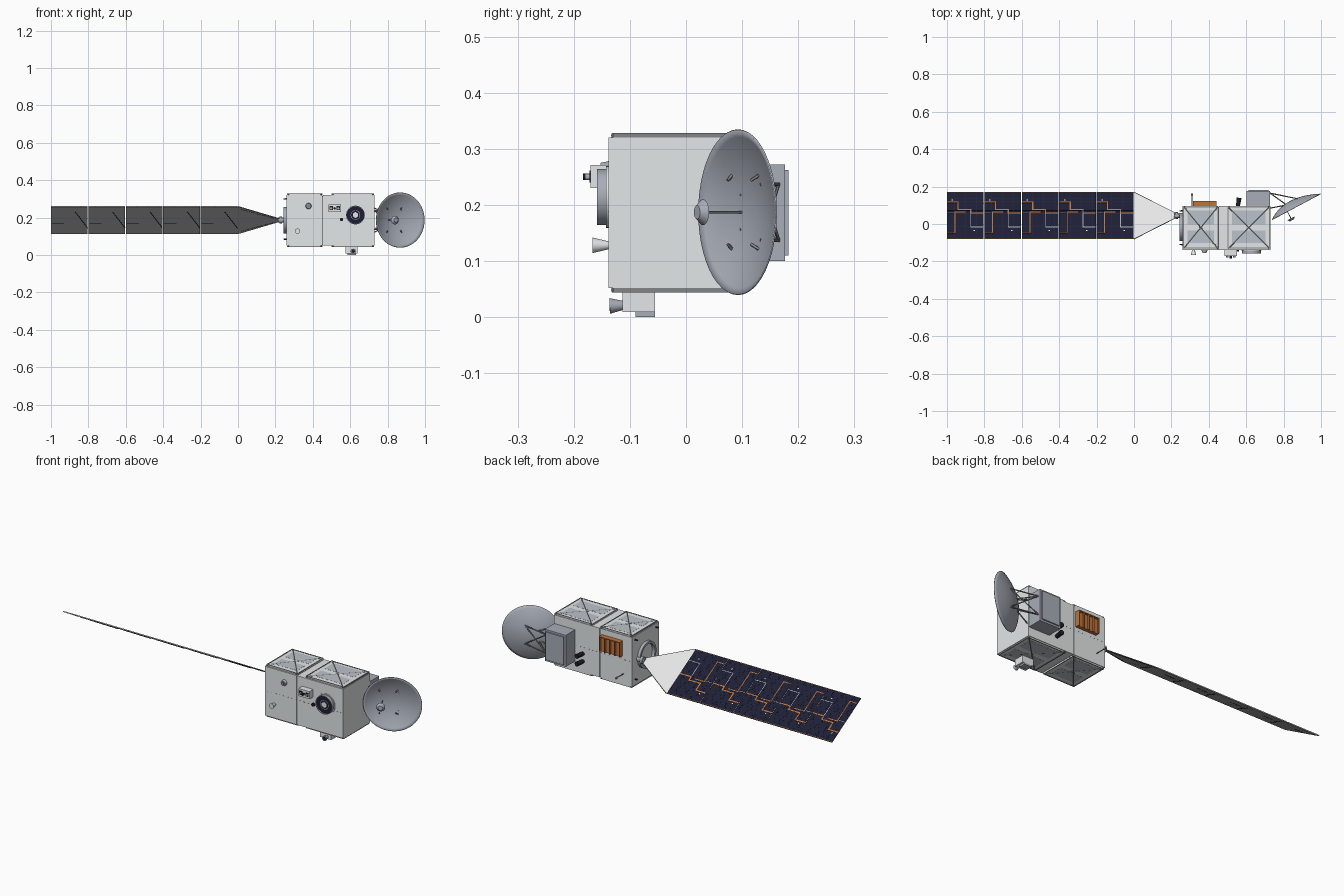
import bpy, bmesh, math
from mathutils import Vector, Matrix

if "Cube" in bpy.data.objects:
    bpy.data.objects.remove(bpy.data.objects["Cube"], do_unlink=True)


def material(name, r, g, b):
    m = bpy.data.materials.new(name)
    m.use_nodes = True
    m.diffuse_color = (r, g, b, 1)
    m.node_tree.nodes["Principled BSDF"].inputs["Base Color"].default_value = (r, g, b, 1)
    return m


SHELL = material("pale grey shell", .79, .82, .82)
METAL = material("blue grey metal", .39, .42, .48)
INSET = material("pale blue radiator", .5, .54, .6)
FRAME = material("dark grey frame", .23, .235, .24)
BACKING = material("mid grey backing", .57, .57, .57)
NAVY = material("navy cell", .012, .013, .034)
GRID = material("blue cell line", .018, .021, .052)
COPPER = material("copper", .52, .175, .045)
BLACK = material("black", .012, .012, .02)
WHITE = material("white", .8, .8, .8)


def box(bm, lo, hi):
    lo, hi = Vector(lo), Vector(hi)
    size = Matrix.Diagonal((*(hi - lo), 1))
    bmesh.ops.create_cube(bm, size=1, matrix=Matrix.Translation((lo + hi) / 2) @ size)


def rod(bm, a, b, r1, r2=None, seg=12):
    a, b = Vector(a), Vector(b)
    d = b - a
    m = Matrix.Translation((a + b) / 2) @ d.to_track_quat('Z', 'Y').to_matrix().to_4x4()
    bmesh.ops.create_cone(bm, cap_ends=True, segments=seg, radius1=r1,
                          radius2=r1 if r2 is None else r2, depth=d.length, matrix=m)


def finish(bm, name, *mats, rule=None, matrix=None, smooth=False):
    bmesh.ops.recalc_face_normals(bm, faces=bm.faces)
    for f in bm.faces:
        f.material_index = rule(f) if rule else 0
    me = bpy.data.meshes.new(name)
    bm.to_mesh(me)
    bm.free()
    for m in mats:
        me.materials.append(m)
    ob = bpy.data.objects.new(name, me)
    bpy.context.collection.objects.link(ob)
    if matrix:
        ob.matrix_world = matrix
    if smooth:
        bpy.ops.object.select_all(action='DESELECT')
        ob.select_set(True)
        bpy.context.view_layer.objects.active = ob
        bpy.ops.object.shade_smooth_by_angle()
    return ob


def boxes(name, mat, *pairs, **kw):
    bm = bmesh.new()
    for lo, hi in pairs:
        box(bm, lo, hi)
    return finish(bm, name, mat, **kw)


def rods(name, mat, *items, **kw):
    bm = bmesh.new()
    for it in items:
        rod(bm, *it)
    return finish(bm, name, mat, smooth=True, **kw)


# Body: two modules with a narrow seam
Y0, Y1, Z0, Z1 = -.138, .095, .052, .32
MID = .187
boxes("body_modules", SHELL, ((.258, Y0, Z0), (.45, Y1, Z1)), ((.454, Y0, Z0), (.73, Y1, Z1)))
boxes("body_seam", FRAME, ((.448, Y0 + .003, Z0 + .003), (.456, Y1 - .003, Z1 - .003)))
rivets = []
for i in range(19):
    x = .272 + i * .0245
    for y in (Y0, Y1):
        rivets.append(((x, y - .001, MID), (x + .007, y + .001, MID + .0015)))
boxes("seam_fasteners", FRAME, *rivets)


# Radiator plates above and below, with rim and crossed braces
def radiator(side, x0, x1, zc):
    y0, y1 = -.13, .092
    boxes(side + "_plate", SHELL, ((x0, y0, zc - .003), (x1, y1, zc + .003)))
    w, h = .005, .0045
    bm = bmesh.new()
    for y in (y0, y1 - w):
        box(bm, (x0, y, zc - h), (x1, y + w, zc + h))
    for x in (x0, x1 - w):
        box(bm, (x, y0, zc - h), (x + w, y1, zc + h))
    for a, b in ((y0, y1), (y1, y0)):
        rod(bm, (x0 + .004, a, zc), (x1 - .004, b, zc), .005, None, 8)
    finish(bm, side + "_brace_frame", FRAME)
    ym = (y0 + y1) / 2
    boxes(side + "_inset", INSET,
          ((x0 + .025, y0 + .028, zc - .0036), (x1 - .025, ym - .015, zc + .0036)),
          ((x0 + .025, ym + .015, zc - .0036), (x1 - .025, y1 - .02, zc + .0036)))


for label, z in (("top", .3235), ("bottom", .0485)):
    radiator(label + "_small_radiator", .262, .452, z)
    radiator(label + "_large_radiator", .5, .728, z)

# Solar wing, built flat and then tilted about its long axis
WING = Matrix.Translation((0, .045, MID)) @ Matrix.Rotation(-math.atan2(.145, .25), 4, 'X')
HALF = .1445
TOP = .0025


def upper(f):
    return 0 if f.normal.z > .5 else 1


def stroke(bm, pts, z, w):
    for (ax, ay), (bx, by) in zip(pts, pts[1:]):
        box(bm, (min(ax, bx) - w, min(ay, by) - w, z - .0006),
            (max(ax, bx) + w, max(ay, by) + w, z + .0006))


panels, grid, copper, silver = (bmesh.new() for _ in range(4))
backs = bmesh.new()
dots = bmesh.new()
for i in range(5):
    a = -1 + i * .2
    b = a + .196
    box(panels, (a, -HALF, -.0025), (b, HALF, TOP))
    for k in range(1, 10):
        box(grid, (a + k * .0196 - .0005, -HALF, 0), (a + k * .0196 + .0005, HALF, TOP + .0003))
    for k in range(1, 15):
        y = -HALF + k * 2 * HALF / 15
        box(grid, (a, y - .0005, 0), (b, y + .0005, TOP + .0003))

    def at(*pts):
        return [(a + u * .196, v * HALF) for u, v in pts]

    stroke(copper, at((.02, .56), (.3, .56), (.3, .25), (.65, .25), (.65, .1), (.98, .1)), TOP, .0032)
    stroke(copper, at((.5, .14), (.22, .14), (.22, -.75), (.02, -.75)), TOP, .0024)
    stroke(silver, at((.65, .06), (.65, -.5), (.98, -.5)), TOP, .0018)
    stroke(silver, at((.02, .1), (.18, .1)), TOP, .0015)
    for v in (-.985, .985):
        stroke(copper, at((.01, v), (.99, v)), TOP, .0012)
    for u, v in ((.15, .66), (.75, -.65)):
        x, y = at((u, v))[0]
        box(dots, (x - .004, y - .003, 0), (x + .004, y + .003, TOP + .001))
    # wiring on the shaded side
    box(backs, (a + .005, .03, -.0033), (a + .07, .035, -.002))
    rod(backs, (a + .13, -.09, -.003), (b, .08, -.003), .002, None, 6)
for s in (-1, 1):
    rod(backs, (.02, s * .115, -.002), (.2, s * .018, -.002), .0012, None, 6)
finish(panels, "solar_panels", NAVY, BACKING, rule=upper, matrix=WING)
finish(grid, "solar_cell_lines", GRID, matrix=WING)
finish(copper, "copper_wiring", COPPER, matrix=WING)
finish(silver, "silver_wiring", METAL, matrix=WING)
finish(dots, "panel_terminals", WHITE, matrix=WING)
finish(backs, "rear_wiring", BLACK, matrix=WING)

# Tapered yoke joining the wing to the body
bm = bmesh.new()
outline = [(-.004, -HALF), (.225, -.012), (.225, .012), (-.004, HALF)]
face = bm.faces.new([bm.verts.new((x, y, -.002)) for x, y in outline])
ext = bmesh.ops.extrude_face_region(bm, geom=[face])["geom"]
bmesh.ops.translate(bm, vec=(0, 0, .004), verts=[v for v in ext if isinstance(v, bmesh.types.BMVert)])
finish(bm, "wing_yoke", WHITE, BACKING, rule=upper, matrix=WING)
rods("yoke_edges", FRAME, *[((0, s * HALF, 0), (.225, s * .012, 0), .0025, None, 8) for s in (-1, 1)],
     matrix=WING)
rods("yoke_hub", METAL, ((.215, .045, MID), (.26, .045, MID), .013),
     ((.222, .045, MID), (.236, .045, MID), .019))


# Ring helper: closed rectangular profile spun around an axis
def ring(name, mat, center, axis, r_in, r_out, depth):
    bm = bmesh.new()
    pts = [(r_in, 0, 0), (r_out, 0, 0), (r_out, 0, depth), (r_in, 0, depth)]
    vs = [bm.verts.new(p) for p in pts]
    es = [bm.edges.new((vs[i], vs[(i + 1) % 4])) for i in range(4)]
    bmesh.ops.spin(bm, geom=vs + es, cent=(0, 0, 0), axis=(0, 0, 1), angle=math.tau, steps=40)
    bmesh.ops.remove_doubles(bm, verts=bm.verts, dist=1e-5)
    m = Matrix.Translation(center) @ Vector(axis).to_track_quat('Z', 'Y').to_matrix().to_4x4()
    finish(bm, name, mat, matrix=m, smooth=True)


ring("end_collar", METAL, (.26, -.02, MID), (-1, 0, 0), .058, .071, .018)
rods("end_pegs", BLACK, *[((.26, y, z), (.243, y, z), .004, .003)
                          for y in (-.11, .07) for z in (.3, .085)])

# Front port
PX, PZ = .628, .214
ring("port_rim", METAL, (PX, Y0, PZ), (0, -1, 0), .047, .05, .021)
ring("port_flange", SHELL, (PX, Y0, PZ), (0, -1, 0), .048, .055, .005)
rods("port_disc", NAVY, ((PX, Y0, PZ), (PX, Y0 - .014, PZ), .048, None, 40))
ring("port_inner_ring", METAL, (PX, Y0 - .012, PZ), (0, -1, 0), .023, .0255, .004)
rods("port_center", WHITE, ((PX, Y0, PZ), (PX, Y0 - .018, PZ), .016, None, 6))

# Front sensor box, small sensor and thrusters
boxes("sensor_box", SHELL, ((.484, -.17, .23), (.55, Y0, .271)))
boxes("sensor_windows", BLACK, *[((x, -.172, .24), (x + .018, -.168, .261)) for x in (.489, .527)])
rods("sensor_lenses", METAL, *[((x, -.168, .25), (x, -.18, .25), .006) for x in (.498, .536)])
rods("sensor_middle_lens", BLACK, ((.517, -.168, .25), (.517, -.184, .25), .006))
rods("small_sensor", BLACK, ((.553, Y0, .19), (.553, -.147, .19), .009))
rods("front_thruster", SHELL, ((.318, Y0, .128), (.318, -.167, .128), .007, .014, 20))
rods("front_knob", METAL, ((.377, Y0, .262), (.377, -.152, .262), .016, .013, 20))
rods("front_knob_tip", FRAME, ((.377, -.15, .262), (.377, -.156, .262), .008))

# Underside thruster box
boxes("thruster_box", SHELL, ((.575, -.113, .009), (.64, -.055, .046)))
boxes("thruster_base", METAL, ((.585, -.09, 0), (.63, -.055, .01)))
rods("under_thruster", METAL, ((.616, -.112, .021), (.616, -.136, .02), .008, .014, 20))
rods("under_thruster_mouth", BLACK, ((.616, -.134, .02), (.616, -.1366, .02), .009, None, 20))

# Rear equipment
boxes("rear_cabinet", METAL, ((.602, .09, .1), (.728, .176, .272)), ((.612, .17, .11), (.718, .183, .262)))
boxes("copper_radiator", COPPER, ((.315, .09, .206), (.44, .112, .289)),
      *[((.315 + k * .03, .11, .206), (.32 + k * .03, .122, .289)) for k in range(5)],
      ((.315, .11, .284), (.44, .122, .289)))
rods("rear_sensors", BLACK, *[((.555, .09, z), (.562, .14, z), .01, .013, 16) for z in (.112, .154)])
rods("rear_antenna", FRAME, ((.31, .09, .11), (.31, .15, .11), .0025),
     ((.31, .15, .11), (.31, .163, .11), .005))

# Offset dish antenna
C = Vector((.868, .0915, MID))
N = Vector((.47, -.883, 0)).normalized()
T = Vector((-N.y, N.x, 0))
UP = Vector((0, 0, 1))
R, DEPTH, SHIFT = .147, .042, -.015


def dish_point(u, w):
    fall = 1 - (u * u + w * w) / (R * R)
    return C + T * (u + SHIFT * fall) + UP * w - N * DEPTH * fall


bm = bmesh.new()
bmesh.ops.create_circle(bm, cap_ends=False, segments=48, radius=R)
edges = bm.edges[:]
for k in range(11):
    new = bmesh.ops.extrude_edge_only(bm, edges=edges)["geom"]
    edges = [g for g in new if isinstance(g, bmesh.types.BMEdge)]
    s = (11 - k) / (12 - k)
    bmesh.ops.scale(bm, vec=(s, s, 1), verts=[g for g in new if isinstance(g, bmesh.types.BMVert)])
bmesh.ops.contextual_create(bm, geom=edges)
for v in bm.verts:
    v.co = dish_point(v.co.x, v.co.y)
dish = finish(bm, "dish", METAL, smooth=True)
mod = dish.modifiers.new("thickness", 'SOLIDIFY')
mod.thickness, mod.offset = .003, 0

feed = Vector((.842, .025, MID))
rods("dish_feed", METAL, (feed - N * .006, feed + N * .006, .023, .012, 28))
struts = [(feed, dish_point(-.04, 0), .002)]
for u in (-.06, .035):
    for w in (-.066, .066):
        foot = dish_point(u, w)
        struts.append((foot, foot.lerp(feed, .14), .003))
rods("feed_struts", FRAME, *struts)

# Truss carrying the dish
truss = []
for s in (-1, 1):
    truss += [((.728, .165, MID + s * .05), dish_point(.04, s * .05), .003),
              ((.728, .085, MID + s * .065), dish_point(-.04, s * .03), .003),
              ((.728, .165, MID + s * .05), dish_point(-.03, s * .03), .003),
              ((.728, .165, MID + s * .05), dish_point(.04, -s * .05), .003)]
rods("dish_truss", FRAME, *truss)
